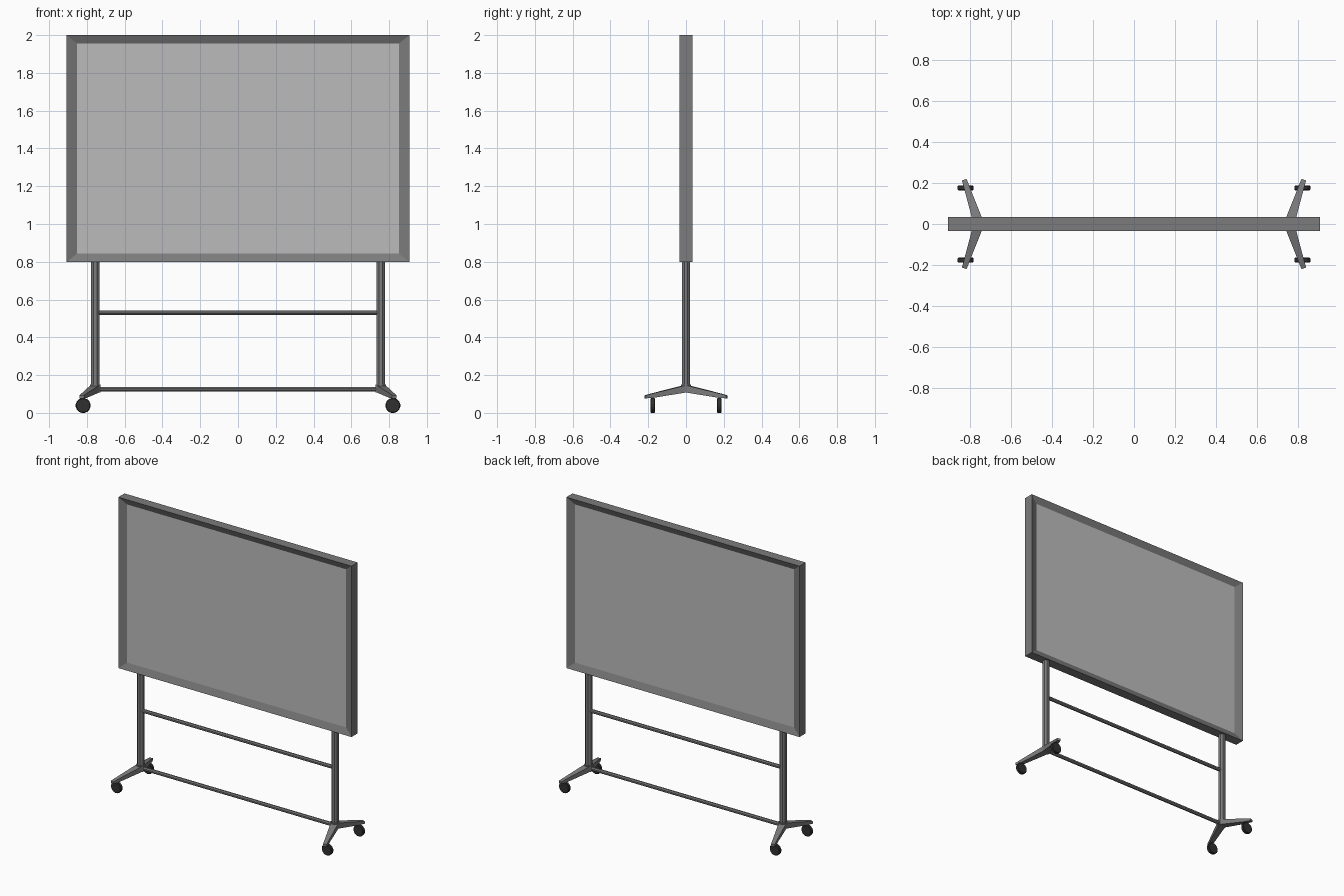
import bpy, bmesh
from math import pi, cos
from mathutils import Vector, Matrix

if "Cube" in bpy.data.objects:
    bpy.data.objects.remove(bpy.data.objects["Cube"])


def material(name, v):
    m = bpy.data.materials.new(name)
    m.diffuse_color = (v, v, v, 1)
    m.use_nodes = True
    m.node_tree.nodes["Principled BSDF"].inputs["Base Color"].default_value = m.diffuse_color
    return m


DARK = material("dark_metal", 0.2)
BLACK = material("black_rubber", 0.03)
PALE = material("pale_panel", 0.5)


def finish(name, bm, mat):
    bmesh.ops.recalc_face_normals(bm, faces=bm.faces)
    me = bpy.data.meshes.new(name)
    bm.to_mesh(me)
    bm.free()
    me.materials.append(mat)
    ob = bpy.data.objects.new(name, me)
    bpy.context.collection.objects.link(ob)
    return ob


def loft(name, rings, mat, closed=False):
    """Bridge successive rings; cap the ends unless the loop closes on itself."""
    bm = bmesh.new()
    vs = [[bm.verts.new(p) for p in r] for r in rings]
    n = len(rings[0])
    pairs = list(zip(vs, vs[1:])) + ([(vs[-1], vs[0])] if closed else [])
    for a, b in pairs:
        for i in range(n):
            j = (i + 1) % n
            bm.faces.new((a[i], a[j], b[j], b[i]))
    if not closed:
        bm.faces.new(vs[0])
        bm.faces.new(vs[-1])
    return finish(name, bm, mat)


def prism(name, a, b, apothem, sides, mat, bevel=0):
    """Flat-sided bar from a to b, flats facing the axes."""
    a, b = Vector(a), Vector(b)
    d = b - a
    r = apothem / cos(pi / sides)
    bm = bmesh.new()
    bmesh.ops.create_cone(bm, cap_ends=True, segments=sides, radius1=r, radius2=r,
                          depth=d.length, matrix=Matrix.Rotation(pi / sides, 4, 'Z'))
    if bevel:
        rim = [e for e in bm.edges if abs(e.verts[0].co.z - e.verts[1].co.z) < 1e-5]
        bmesh.ops.bevel(bm, geom=rim, offset=bevel, segments=1, affect='EDGES')
    rot = d.to_track_quat('Z', 'Y').to_matrix().to_4x4()
    bm.transform(Matrix.Translation((a + b) / 2) @ rot)
    return finish(name, bm, mat)


# Mitred board frame, sloping in to the panel on both faces
def rect(hx, z0, z1, y):
    return [(-hx, y, z0), (hx, y, z0), (hx, y, z1), (-hx, y, z1)]


outer, inner = (0.907, 0.798, 2.0), (0.852, 0.844, 1.956)
loft("board_frame", [rect(*inner, -0.015), rect(*outer, -0.034),
                     rect(*outer, 0.034), rect(*inner, 0.015)], DARK, closed=True)
loft("board_panel", [rect(*inner, -0.015), rect(*inner, 0.015)], PALE)

# Cross rails
PX = 0.756
for name, z in (("lower_rail", 0.125), ("upper_rail", 0.53)):
    prism(name, (-PX, 0, z), (PX, 0, z), 0.012, 8, DARK)

for sx, side in ((-1, "left"), (1, "right")):
    # Upright post and hub
    prism(side + "_post", (sx * PX, 0, 0.13), (sx * PX, 0, 0.81), 0.022, 8, DARK)
    prism(side + "_hub", (sx * PX, 0, 0.108), (sx * PX, 0, 0.15), 0.027, 8, DARK)
    for sy, end in ((-1, "front"), (1, "back")):
        # Tapered foot arm: (x, y, half width, bottom z, top z)
        stations = [(0.756, 0.0, 0.026, 0.109, 0.147),
                    (0.762, 0.02, 0.024, 0.106, 0.143),
                    (0.815, 0.18, 0.014, 0.079, 0.103),
                    (0.827, 0.216, 0.012, 0.077, 0.093)]
        across = Vector((sx * 0.95, -sy * 0.31, 0))
        rings = []
        for x, y, w, z0, z1 in stations:
            c = Vector((sx * x, sy * y, 0))
            rings.append([c - across * w + Vector((0, 0, z0)),
                          c + across * w + Vector((0, 0, z0)),
                          c + across * w + Vector((0, 0, z1)),
                          c - across * w + Vector((0, 0, z1))])
        loft(f"{side}_{end}_foot", rings, DARK)
        # Caster wheel and its stem
        wx, wy = sx * 0.82, sy * 0.176
        prism(f"{side}_{end}_wheel", (wx, wy - 0.012, 0.039), (wx, wy + 0.012, 0.039),
              0.039, 16, BLACK, bevel=0.004)
        prism(f"{side}_{end}_stem", (wx, wy, 0.05), (wx, wy, 0.09), 0.007, 8, BLACK)
